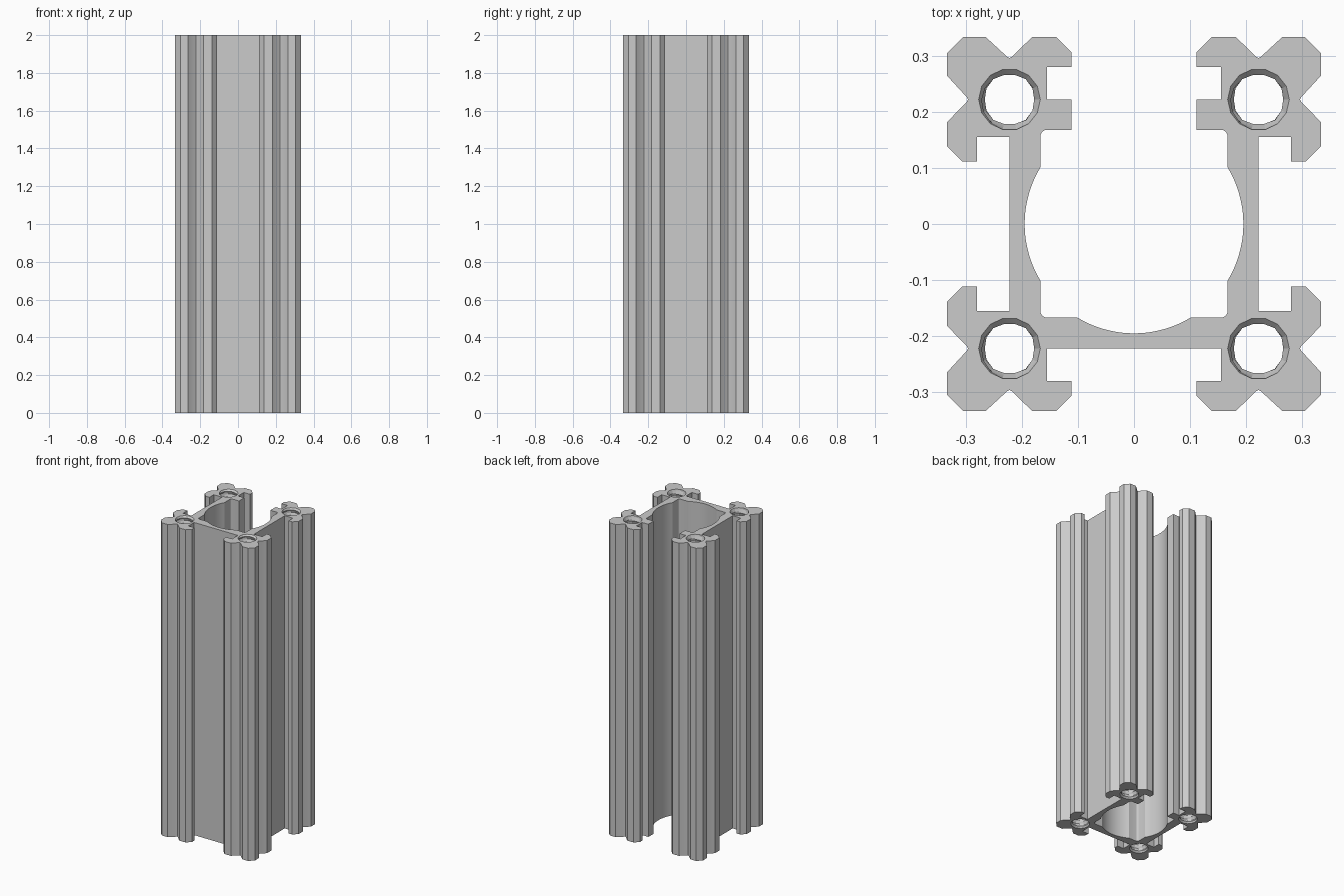
import bpy
import bmesh
import math

cube = bpy.data.objects.get("Cube")
if cube:
    bpy.data.objects.remove(cube, do_unlink=True)

HEIGHT = 2.0
BORE_AT = 0.222      # distance of each threaded bore from both axes
BORE_R, CREST_R = 0.055, 0.044
BORE_SIDES, PITCH, STEPS = 14, 0.04, 200


def arc(cx, cy, r, start, end, n):
    """Points along an arc, angles in degrees, both ends included."""
    angles = [math.radians(start + (end - start) * i / n) for i in range(n + 1)]
    return [(cx + r * math.cos(a), cy + r * math.sin(a)) for a in angles]


# Outer edge of one corner: half a corner, mirrored over its diagonal
half_corner = [(.155, .28), (.111, .28), (.111, .306), (.138, .333), (.182, .333),
               (.218, .298), (.222, .296), (.226, .298), (.264, .333), (.305, .333)]
corner = half_corner + [(y, x) for x, y in reversed(half_corner)]

# Right half of the cross-section, from front web round to the inner bore
bow = math.degrees(math.acos(.167 / .195))
right_half = [(.155, -.222)]
right_half += [(x, -y) for x, y in corner]
right_half += [(.222, -.155), (.222, .155)]
right_half += list(reversed(corner))
right_half += [(.155, .222), (.111, .222), (.111, .168)]
right_half += arc(.155, .156, .012, 90, 0, 4)
right_half += arc(0, 0, .195, bow, -bow, 20)
right_half += arc(.155, -.155, .012, 0, -90, 4)
right_half += arc(0, 0, .195, -90 + bow, -90, 10)
left_half = [(-x, y) for x, y in reversed(right_half[:-1])]
outline = right_half + left_half


def bore_ring(cx, cy, level):
    """One ring of a helical thread, full width at both mouths."""
    z = HEIGHT * level / STEPS
    ring = []
    for i in range(BORE_SIDES):
        a = 2 * math.pi * i / BORE_SIDES
        phase = (z / PITCH - i / BORE_SIDES) % 1
        r = CREST_R + (BORE_R - CREST_R) * abs(2 * phase - 1)
        if level in (0, STEPS):
            r = BORE_R
        ring.append((cx + r * math.cos(a), cy + r * math.sin(a), z))
    return ring


bm = bmesh.new()
end_edges = {"bottom": [], "top": []}


def add_wall(rings):
    """Skin closed rings stacked in z and keep the end edges for the caps."""
    loops = [[bm.verts.new(p) for p in ring] for ring in rings]
    n = len(loops[0])
    for low, high in zip(loops, loops[1:]):
        for i in range(n):
            j = (i + 1) % n
            bm.faces.new((low[i], low[j], high[j], high[i]))
    for name, loop in (("bottom", loops[0]), ("top", loops[-1])):
        end_edges[name] += [bm.edges.get((loop[i], loop[(i + 1) % n])) for i in range(n)]


# Side walls
add_wall([[(x, y, z) for x, y in outline] for z in (0, HEIGHT)])
# Four threaded bores
for sx in (-1, 1):
    for sy in (-1, 1):
        add_wall([bore_ring(sx * BORE_AT, sy * BORE_AT, k) for k in range(STEPS + 1)])
# End caps with the bores left open
for edges in end_edges.values():
    bmesh.ops.triangle_fill(bm, use_beauty=True, use_dissolve=False, edges=edges)
bmesh.ops.recalc_face_normals(bm, faces=bm.faces[:])

mesh = bpy.data.meshes.new("extruded_rail")
bm.to_mesh(mesh)
bm.free()
rail = bpy.data.objects.new("extruded_rail", mesh)
bpy.context.collection.objects.link(rail)

# Plain aluminium grey
grey = bpy.data.materials.new("aluminium_grey")
grey.use_nodes = True
grey.diffuse_color = (0.6, 0.6, 0.6, 1)
grey.node_tree.nodes["Principled BSDF"].inputs["Base Color"].default_value = (0.6, 0.6, 0.6, 1)
mesh.materials.append(grey)

# Smooth arcs, crisp corners
bpy.ops.object.select_all(action='DESELECT')
rail.select_set(True)
bpy.context.view_layer.objects.active = rail
bpy.ops.object.shade_smooth_by_angle(angle=math.radians(20))
